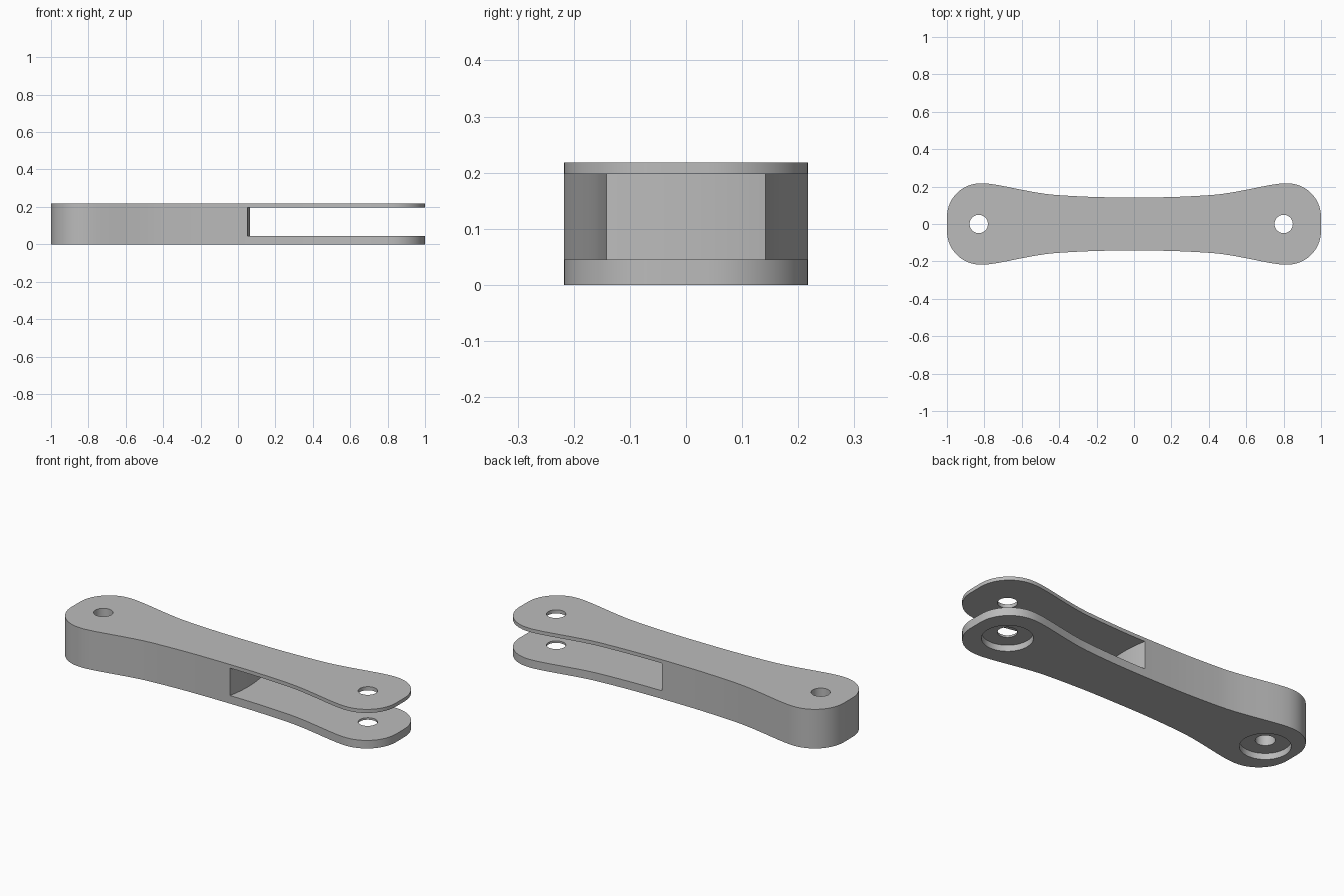
import bpy, bmesh, math

if "Cube" in bpy.data.objects:
    bpy.data.objects.remove(bpy.data.objects["Cube"])

HEIGHT = 0.218
SLOT_LOW, SLOT_HIGH = 0.045, 0.198
PIN_X = (-0.83, 0.80)

steel = bpy.data.materials.new("grey steel")
steel.diffuse_color = (0.5, 0.5, 0.5, 1)
steel.use_nodes = True
steel.node_tree.nodes["Principled BSDF"].inputs["Base Color"].default_value = steel.diffuse_color


def prism(name, outline, z0, z1):
    """Extrude a closed plan outline between two heights."""
    bm = bmesh.new()
    base = bm.faces.new([bm.verts.new((x, y, z0)) for x, y in outline])
    top = bmesh.ops.extrude_face_region(bm, geom=[base])
    moved = [v for v in top["geom"] if isinstance(v, bmesh.types.BMVert)]
    bmesh.ops.translate(bm, vec=(0, 0, z1 - z0), verts=moved)
    bmesh.ops.recalc_face_normals(bm, faces=bm.faces)
    mesh = bpy.data.meshes.new(name)
    bm.to_mesh(mesh)
    bm.free()
    mesh.materials.append(steel)
    obj = bpy.data.objects.new(name, mesh)
    bpy.context.collection.objects.link(obj)
    return obj


def circle(cx, radius, n=48):
    return [(cx + radius * math.cos(2 * math.pi * i / n),
             radius * math.sin(2 * math.pi * i / n)) for i in range(n)]


def catmull(points, steps=4):
    """Smooth curve through the inner control points."""
    out = []
    for a, b, c, d in zip(points, points[1:], points[2:], points[3:]):
        for i in range(steps):
            t = i / steps
            out.append(tuple(0.5 * (2 * q + (r - p) * t
                                    + (2 * p - 5 * q + 4 * r - s) * t * t
                                    + (3 * q - p - 3 * r + s) * t ** 3)
                             for p, q, r, s in zip(a, b, c, d)))
    return out


# Waisted link outline: one quarter, then mirrored in x and y
waist = [(-0.2, 0.144), (0, 0.142), (0.2, 0.144), (0.4, 0.154), (0.5, 0.165),
         (0.6, 0.183), (0.7, 0.203), (0.77, 0.2145), (0.82, 0.2175), (0.87, 0.212)]
quarter = catmull(waist)
quarter += [(0.82 + 0.18 * math.sin(a), 0.0375 + 0.18 * math.cos(a))
            for a in (math.pi / 2 * i / 14 for i in range(15))]
half = quarter + [(x, -y) for x, y in reversed(quarter)]
outline = half + [(-x, y) for x, y in reversed(half)][1:-1]
link = prism("link_body", outline, 0, HEIGHT)

# Fork slot with a gently bowed end wall
wall = [(0.065 - 0.015 * (y / 0.142) ** 2, y)
        for y in (0.3 - 0.6 * i / 32 for i in range(33))]
cutters = [prism("slot_cutter", wall + [(1.2, -0.3), (1.2, 0.3)], SLOT_LOW, SLOT_HIGH)]

# Pin holes, recessed from underneath
for x in PIN_X:
    cutters.append(prism("pin_hole_cutter", circle(x, 0.049), -0.1, HEIGHT + 0.1))
    cutters.append(prism("recess_cutter", circle(x, 0.126), -0.1, 0.034))

for cutter in cutters:
    cutter.hide_render = True
    mod = link.modifiers.new("cut", 'BOOLEAN')
    mod.object = cutter
    mod.solver = 'EXACT'

# Bake the cuts, then drop the cutters
bpy.context.view_layer.update()
deps = bpy.context.evaluated_depsgraph_get()
baked = bpy.data.meshes.new_from_object(link.evaluated_get(deps))
link.modifiers.clear()
link.data = baked
for cutter in cutters:
    bpy.data.objects.remove(cutter)

# Smooth rounded walls, crisp rims
bpy.context.view_layer.objects.active = link
link.select_set(True)
bpy.ops.object.shade_smooth_by_angle(angle=math.radians(30))
